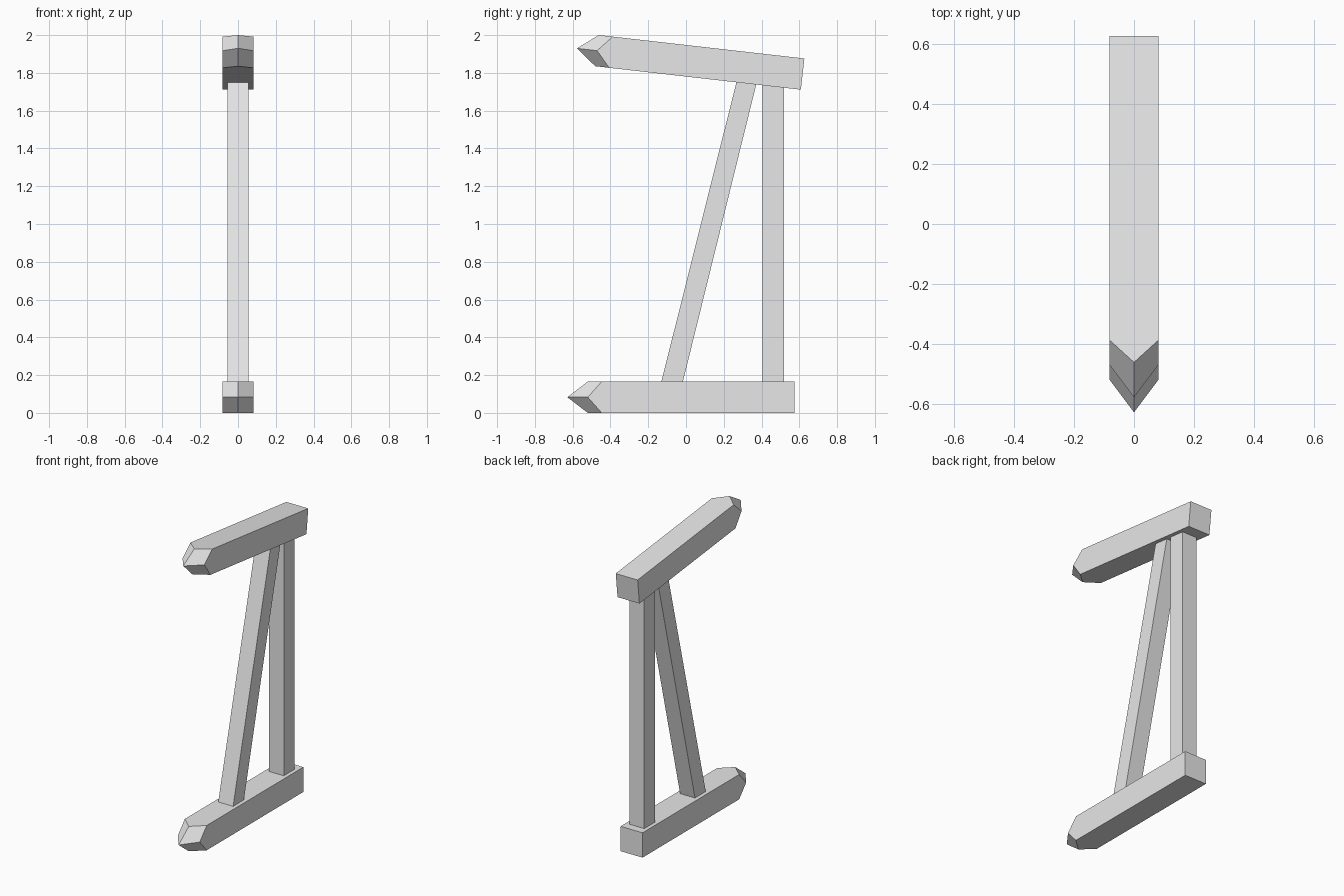
import bpy
import math

cube = bpy.data.objects.get("Cube")
if cube:
    bpy.data.objects.remove(cube, do_unlink=True)

# Single plain grey finish
GREY = (0.8, 0.8, 0.8, 1.0)
grey = bpy.data.materials.new("plain grey")
grey.use_nodes = True
grey.diffuse_color = GREY
grey.node_tree.nodes["Principled BSDF"].inputs["Base Color"].default_value = GREY


def add_mesh(name, verts, faces):
    mesh = bpy.data.meshes.new(name)
    mesh.from_pydata(verts, [], faces)
    mesh.materials.append(grey)
    obj = bpy.data.objects.new(name, mesh)
    bpy.context.collection.objects.link(obj)
    return obj


def prism(name, profile, half_width):
    """Extrude a closed (y, z) profile sideways along x."""
    n = len(profile)
    verts = [(x, y, z) for x in (half_width, -half_width) for y, z in profile]
    faces = [tuple(range(n)), tuple(reversed(range(n, 2 * n)))]
    for i in range(n):
        j = (i + 1) % n
        faces.append((j, i, i + n, j + n))
    return add_mesh(name, verts, faces)


def pointed_beam(name, tip_y, tip_z, tilt):
    """Square beam whose front is cut to a four-sided point at the origin."""
    w, h, length = 0.081, 0.083, 1.203
    shoulder, corner = 0.108, 0.182
    verts = [(0, 0, 0), (0, shoulder, h), (0, shoulder, -h)]
    for x in (-w, w):
        verts += [(x, shoulder, 0), (x, corner, h), (x, corner, -h),
                  (x, length, h), (x, length, -h)]
    faces = []
    # Facets and side of each half, right then left
    for a in (3, 8):
        half = [(0, 1, a + 1, a), (0, a, a + 2, 2),
                (a, a + 1, a + 3, a + 4, a + 2)]
        faces += half if a == 3 else [f[::-1] for f in half]
    # Top, underside and rear end
    faces += [(1, 9, 11, 6, 4), (2, 5, 7, 12, 10), (6, 11, 12, 7)]
    beam = add_mesh(name, verts, faces)
    beam.location = (0, tip_y, tip_z)
    beam.rotation_euler.x = -math.radians(tilt)
    return beam


# Long horizontal beams
pointed_beam("lower_beam", -0.628, 0.083, 0)
pointed_beam("upper_beam", -0.578, 1.93, 6.5)

# Upright and slanted supports, slightly embedded in the beams
prism("upright_post",
      [(0.405, 0.15), (0.52, 0.15), (0.52, 1.75), (0.405, 1.76)], 0.055)
prism("slanted_brace",
      [(-0.133, 0.155), (-0.019, 0.155), (0.377, 1.76), (0.273, 1.775)], 0.055)
